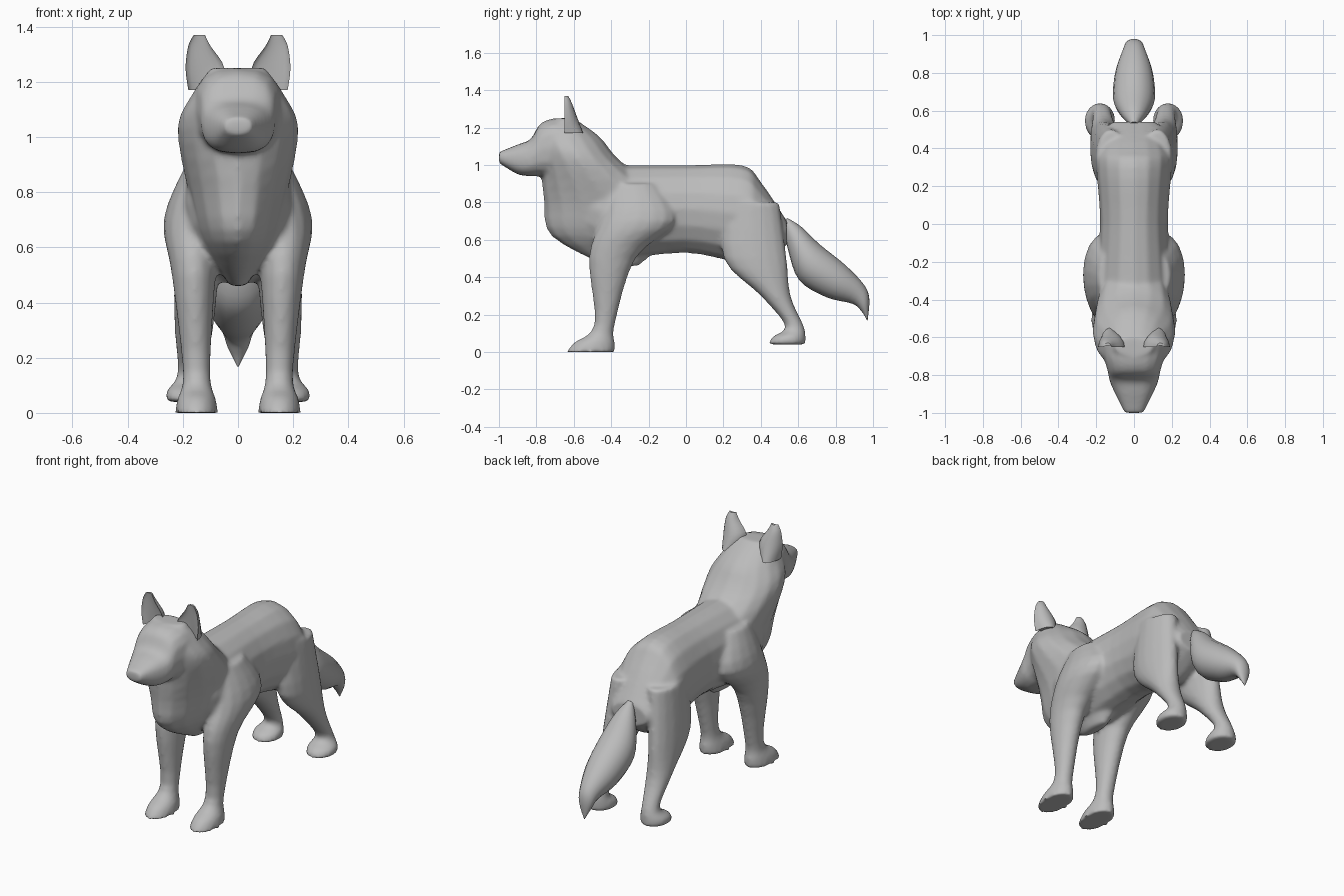
import bpy
import bmesh
import math
from mathutils import Vector

cube = bpy.data.objects.get("Cube")
if cube:
    bpy.data.objects.remove(cube, do_unlink=True)

fur = bpy.data.materials.new("grey_fur")
fur.use_nodes = True
grey = (.5, .5, .5, 1)
fur.diffuse_color = grey
fur.node_tree.nodes["Principled BSDF"].inputs["Base Color"].default_value = grey


def refine(stations, steps=4):
    """Pass a smooth curve through the stations and sample it."""
    keys = [Vector(s) for s in stations]
    padded = [keys[0], *keys, keys[-1]]
    for before, a, b, after in zip(padded, padded[1:], padded[2:], padded[3:]):
        leave, arrive = (b - before) / 2, (after - a) / 2
        for i in range(steps):
            t = i / steps
            ease = t * t * (3 - 2 * t)
            yield a.lerp(b, ease) + t * (1 - t) * ((1 - t) * leave - t * arrive)
    yield keys[-1]


def signed_power(value, power):
    return math.copysign(abs(value) ** power, value)


def loft(bm, rings, sides=16, roundness=2, cupped=False):
    """Skin a closed tube over rings of (start, end, x centre, half width)."""
    previous = None
    for start, end, centre, half in rings:
        loop = []
        for i in range(sides):
            angle = math.tau * i / sides
            across = signed_power(math.cos(angle), 2 / roundness)
            along = signed_power(math.sin(angle), 2 / roundness)
            if cupped:
                t = max(along, -.3 * along)
            else:
                t = (along + 1) / 2
            y, z = Vector(start).lerp(Vector(end), t)
            loop.append(bm.verts.new((centre + across * half, y, z)))
        if previous:
            for i in range(sides):
                j = (i + 1) % sides
                bm.faces.new((previous[i], previous[j], loop[j], loop[i]))
        else:
            bm.faces.new(loop)
        previous = loop
    bm.faces.new(previous)


def upright(stations):
    """Rings standing across y, from (y, bottom, top, half width)."""
    return [((y, low), (y, high), 0, half)
            for y, low, high, half in refine(stations)]


def level(stations, side=1):
    """Rings lying flat, from (z, front, back, x centre, half width)."""
    return [((front, z), (back, z), side * centre, half)
            for z, front, back, centre, half in refine(stations)]


def tilted(stations, lean):
    """Round rings leaning back, from (y, z, radius)."""
    axis = Vector((math.sin(lean), math.cos(lean)))
    return [(Vector((y, z)) - axis * radius, Vector((y, z)) + axis * radius, 0, radius)
            for y, z, radius in refine(stations)]


def finish(name, bm):
    bmesh.ops.recalc_face_normals(bm, faces=bm.faces[:])
    mesh = bpy.data.meshes.new(name)
    bm.to_mesh(mesh)
    bm.free()
    mesh.materials.append(fur)
    obj = bpy.data.objects.new(name, mesh)
    bpy.context.collection.objects.link(obj)
    bpy.ops.object.select_all(action="DESELECT")
    obj.select_set(True)
    bpy.context.view_layer.objects.active = obj
    bpy.ops.object.shade_smooth_by_angle(angle=math.radians(60))
    return obj


# Trunk from chest to rump
trunk = [
    (-.6, .6, 1, .12), (-.4, .5, 1, .2), (0, .53, 1, .18),
    (.3, .47, 1, .2), (.4, .47, .91, .19), (.54, .57, .7, .12),
]

# Chest, neck and ruff
neck = [
    (.46, -.43, -.25, 0, .03), (.62, -.72, -.1, 0, .13), (.8, -.76, -.1, 0, .18),
    (1.03, -.78, -.36, 0, .22), (1.15, -.8, -.46, 0, .17), (1.25, -.7, -.6, 0, .1),
]

# Muzzle and skull
head = [
    (-1, 1.01, 1.07, .05), (-.9, .95, 1.11, .1), (-.83, .94, 1.14, .13),
    (-.78, .94, 1.22, .14), (-.7, .94, 1.25, .16), (-.6, .95, 1.24, .17),
]

# Front leg from shoulder to paw
front_leg = [
    (.9, -.4, -.15, .12, .07), (.7, -.46, -.05, .16, .11), (.5, -.52, -.27, .16, .08),
    (.15, -.49, -.38, .15, .05), (.05, -.6, -.38, .15, .07), (0, -.64, -.38, .15, .08),
]

# Hind leg from thigh through hock to paw
hind_leg = [
    (.8, .2, .5, .12, .08), (.5, .2, .54, .15, .08), (.3, .4, .56, .16, .07),
    (.14, .53, .63, .17, .05), (.08, .46, .64, .18, .08), (.04, .44, .64, .18, .08),
]

bm = bmesh.new()
loft(bm, upright(trunk))
loft(bm, level(neck))
loft(bm, upright(head), roundness=2.6)
for side in (-1, 1):
    loft(bm, level(front_leg, side))
    loft(bm, level(hind_leg, side))
body = finish("body", bm)

# Fuse the overlapping shells into one skin
fuse = body.modifiers.new("fuse", "REMESH")
fuse.mode = "VOXEL"
fuse.voxel_size = .012
fuse.use_smooth_shade = True
blend = body.modifiers.new("blend", "SMOOTH")
blend.factor = .5
blend.iterations = 8

# Ears, slightly cupped in front
ear = [
    (1.17, -.65, -.55, .13, .05), (1.25, -.65, -.58, .12, .07),
    (1.33, -.65, -.61, .14, .04), (1.37, -.65, -.63, .14, .02),
]
for name, side in (("left_ear", 1), ("right_ear", -1)):
    bm = bmesh.new()
    loft(bm, level(ear, side), cupped=True)
    finish(name, bm)

# Bushy tail, hooked at the tip
tail = [
    (.53, .7, .02), (.58, .61, .07), (.66, .48, .11), (.8, .38, .1),
    (.92, .31, .06), (.96, .25, .04), (.97, .17, .003),
]
bm = bmesh.new()
loft(bm, tilted(tail, math.radians(30)))
finish("tail", bm)
